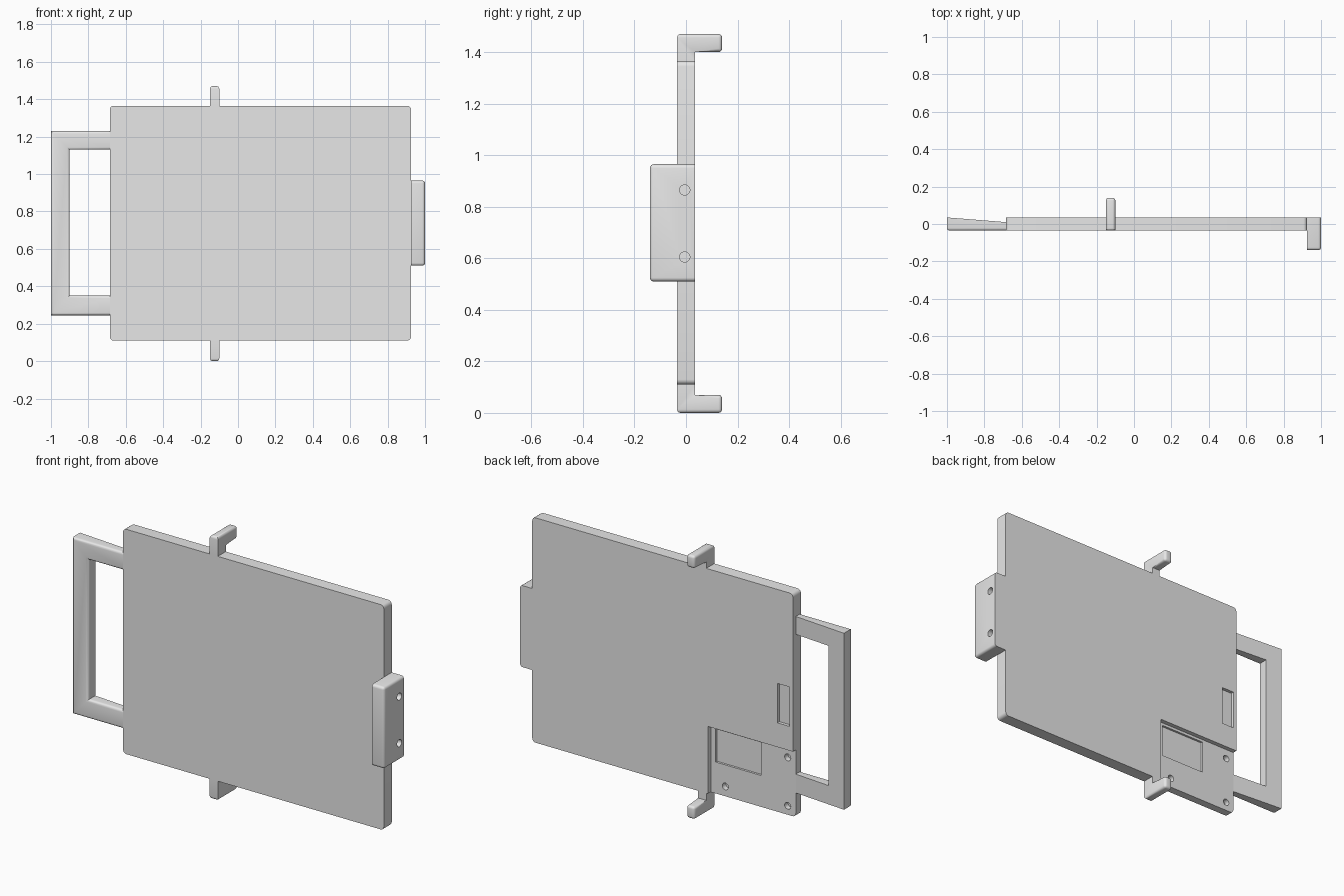
import bpy, bmesh, math
from mathutils import Matrix

if "Cube" in bpy.data.objects:
    bpy.data.objects.remove(bpy.data.objects["Cube"], do_unlink=True)

grey = bpy.data.materials.new("light_grey")
grey.use_nodes = True
grey.diffuse_color = (0.8, 0.8, 0.8, 1)
grey.node_tree.nodes["Principled BSDF"].inputs["Base Color"].default_value = (0.8, 0.8, 0.8, 1)

FRONT, BACK = -0.035, 0.035      # panel thickness
LEFT, RIGHT = -0.685, 0.925      # panel ends
LOW, HIGH = 0.11, 1.365          # panel bottom and top
MID = (LOW + HIGH) / 2


def prism(name, outline, axis, start, end, radius=0, rule=None, smooth=True):
    """Extrude a 2D outline along x or y and round the edges chosen by the rule."""
    def place(p, d):
        return (d, p[0], p[1]) if axis == "x" else (p[0], d, p[1])
    bm = bmesh.new()
    face = bm.faces.new([bm.verts.new(place(p, start)) for p in outline])
    ext = bmesh.ops.extrude_face_region(bm, geom=[face])
    for v in ext["geom"]:
        if isinstance(v, bmesh.types.BMVert):
            v.co["xyz".index(axis)] = end
    bmesh.ops.recalc_face_normals(bm, faces=bm.faces)
    if radius:
        edges = [e for e in bm.edges if rule(e.verts[0].co, e.verts[1].co)]
        bmesh.ops.bevel(bm, geom=edges, offset=radius, segments=4, profile=0.5,
                        affect="EDGES", clamp_overlap=True)
    return finish(name, bm, smooth)


def finish(name, bm, smooth=True):
    mesh = bpy.data.meshes.new(name)
    bm.to_mesh(mesh)
    bm.free()
    mesh.materials.append(grey)
    obj = bpy.data.objects.new(name, mesh)
    bpy.context.collection.objects.link(obj)
    if smooth:
        shade(obj)
    return obj


def shade(obj):
    bpy.ops.object.select_all(action="DESELECT")
    obj.select_set(True)
    bpy.context.view_layer.objects.active = obj
    bpy.ops.object.shade_smooth_by_angle(angle=math.radians(30))


def rect(a0, a1, b0, b1):
    return [(a0, b0), (a1, b0), (a1, b1), (a0, b1)]


def rod(center, radius, depth, axis):
    bm = bmesh.new()
    turn = Matrix.Rotation(math.pi / 2, 4, "Y" if axis == "x" else "X")
    bmesh.ops.create_cone(bm, cap_ends=True, segments=24, radius1=radius, radius2=radius,
                          depth=depth, matrix=Matrix.Translation(center) @ turn)
    return finish("hole_cutter", bm, False)


def cut(target, cutter):
    cutter.hide_render = True
    mod = target.modifiers.new("cut", "BOOLEAN")
    mod.operation, mod.solver, mod.object = "DIFFERENCE", "EXACT", cutter
    bpy.context.view_layer.objects.active = target
    bpy.ops.object.modifier_apply(modifier=mod.name)
    bpy.data.objects.remove(cutter, do_unlink=True)


# Main panel with rounded corners
panel = prism("panel", rect(LEFT, RIGHT, LOW, HIGH), "y", FRONT, BACK, 0.02,
              lambda a, b: abs(a.y - b.y) > 0.01, False)

# Corner recess, pocket, slot and screw holes in the back
floor = 0.01
cut(panel, prism("recess_cutter", rect(LEFT - 0.1, -0.16, 0, 0.485), "y", floor, 0.1, smooth=False))
cut(panel, prism("pocket_cutter", rect(-0.47, -0.19, 0.285, 0.47), "y", floor - 0.012, 0.1, smooth=False))
cut(panel, prism("slot_cutter", rect(-0.665, -0.59, 0.62, 0.84), "y", BACK - 0.018, 0.1, smooth=False))
for x, z in ((-0.635, 0.43), (-0.635, 0.16), (-0.25, 0.165)):
    cut(panel, rod((x, floor, z), 0.019, 0.06, "y"))
shade(panel)

# Handle: a C-shaped frame with a rounded front, tapering toward the panel at the back
IN, OUT = -0.90, -1.0
c_shape = [(LEFT, 0.245), (OUT, 0.245), (OUT, 1.23), (LEFT, 1.23),
           (LEFT, 1.13), (IN, 1.13), (IN, 0.35), (LEFT, 0.35)]
handle = prism("handle", c_shape, "y", FRONT, BACK, 0.014,
               lambda a, b: a.y < 0 and b.y < 0 and min(a.x, b.x) < LEFT - 0.01)
for v in handle.data.vertices:
    if v.co.y > BACK - 0.001:
        v.co.y -= 0.025 * (v.co.x - OUT) / (LEFT - OUT)

# Two L-shaped pegs, mirrored above and below the panel
for name, edge, s in (("upper_peg", HIGH, 1), ("lower_peg", LOW, -1)):
    tip = edge + s * (0.105 if s > 0 else 0.11)
    arm = tip - s * 0.07
    l_shape = [(FRONT, edge), (FRONT, tip), (0.14, tip), (0.14, arm), (BACK, arm), (BACK, edge)]
    prism(name, l_shape, "x", -0.15, -0.10, 0.014,
          lambda a, b: a.y > 0.1 or b.y > 0.1 or (abs(a.z - tip) < 0.001 and abs(b.z - tip) < 0.001))

# Side bracket with two screw holes
bracket = prism("bracket", rect(RIGHT, 1.0, 0.51, 0.965), "y", -0.14, BACK, 0.015,
                lambda a, b: not (a.y > 0 and b.y > 0) and not (a.x < 0.95 and b.x < 0.95), False)
for z in (0.605, 0.865):
    cut(bracket, rod((1.0, -0.005, z), 0.02, 0.1, "x"))
shade(bracket)
